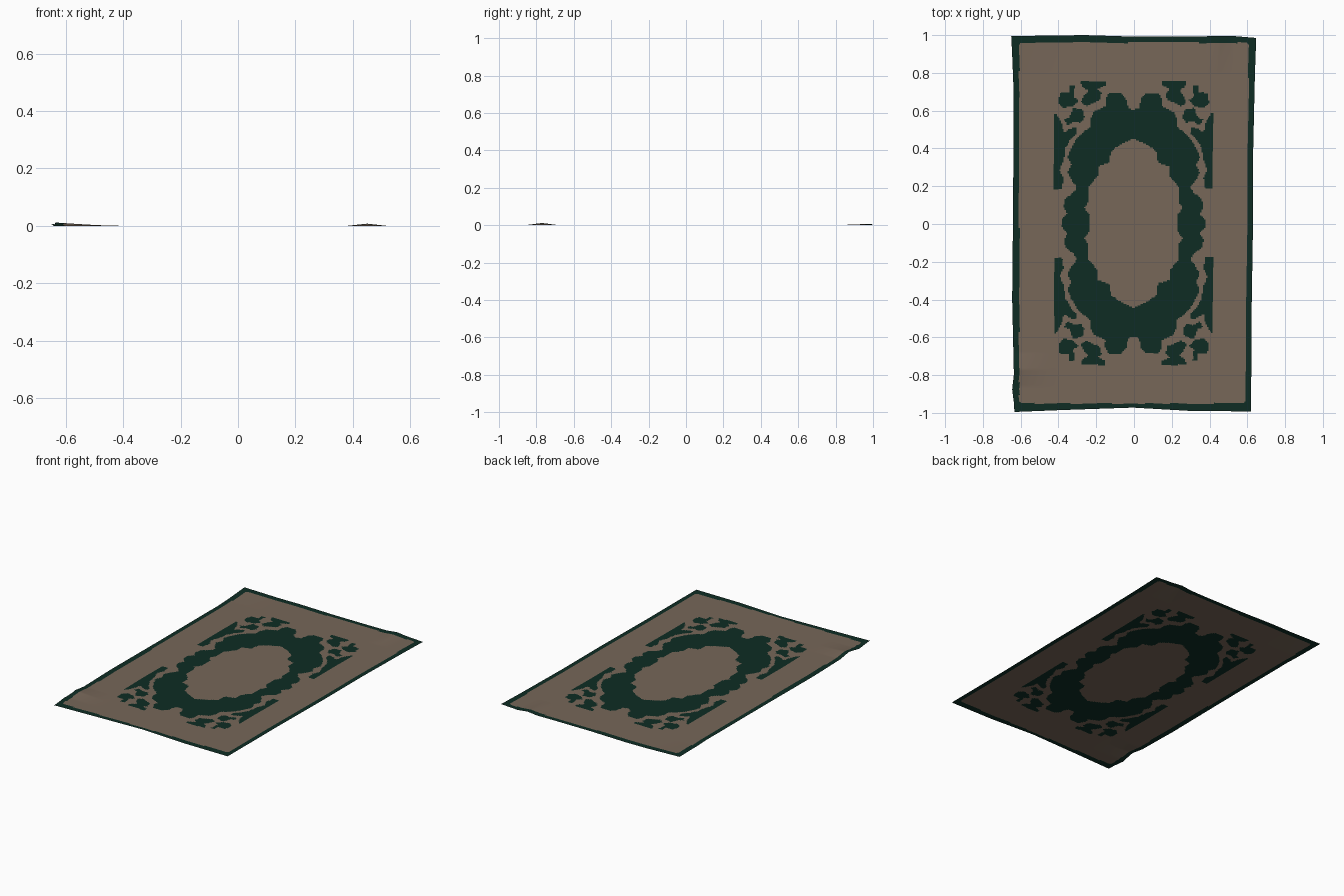
import bpy, bmesh, math

if "Cube" in bpy.data.objects:
    bpy.data.objects.remove(bpy.data.objects["Cube"])

NX, NY = 172, 268          # fine weave so the pattern edges read cleanly

# Hand-cut, slightly uneven outline: (position along edge, offset)
LEFT = [(-1, -.633), (-.95, -.636), (-.88, -.645), (-.8, -.636), (-.4, -.645),
        (.1, -.64), (.7, -.637), (.9, -.645), (1, -.65)]
RIGHT = [(-1, .62), (-.5, .622), (0, .63), (.4, .631), (.8, .64), (1, .647)]
BOTTOM = [(-1, -.995), (-.6, -.985), (0, -.972), (.5, -.99), (1, -.992)]
TOP = [(-1, .995), (-.4, 1), (0, .992), (.4, .992), (.8, .996), (1, .985)]

# Pattern outlines for one quarter, in hundredths, mirrored to the others
HOLE = [(0, 0), (0, 45), (8, 41), (12, 38), (13, 32), (19, 30), (19, 25), (24, 19),
        (24, 11), (26, 8), (23, 4), (23, 0)]
WREATH = [(0, 0), (0, 60), (3, 61), (4, 66), (7, 69), (13, 69), (15, 66), (15, 62),
          (21, 59), (23, 55), (23, 51), (27, 48), (30, 45), (33, 40), (35, 35),
          (33, 31), (35, 27), (33, 23), (30, 19), (32, 16), (36, 13), (37, 9),
          (35, 5), (38, 2), (38, 0)]
LEAVES = [
    [(15, 75), (28, 75), (27, 72), (24, 70), (26, 68), (28, 64), (25, 62), (21, 64),
     (18, 65), (17, 69), (19, 71), (15, 73)],
    [(31, 73), (34, 73), (34, 69), (39, 69), (40, 64), (37, 61), (32, 62), (29, 65),
     (32, 67)],
    [(27, 60), (32, 61), (34, 56), (37, 55), (35, 52), (31, 54), (28, 53), (26, 56)],
    [(41, 58), (42, 58), (42, 18), (38, 18), (37, 24), (39, 28), (38, 31), (37, 33),
     (36, 40), (33, 45), (30, 48), (30, 51), (34, 50), (37, 48), (38, 53)],
]


def along(table, t):
    """Piecewise linear lookup."""
    for (a, p), (b, q) in zip(table, table[1:]):
        if t <= b:
            return p + (q - p) * (t - a) / (b - a)
    return table[-1][1]


def inside(poly, x, y):
    hit = False
    for (x1, y1), (x2, y2) in zip(poly, poly[1:] + poly[:1]):
        if (y1 > y) != (y2 > y) and x < x1 + (x2 - x1) * (y - y1) / (y2 - y1):
            hit = not hit
    return hit


def is_green(x, y):
    # border band with rounded inner corners
    right = .6 + .008 * y
    dx = max(-.608 - x, x - right) + .02
    dy = max(-.95 - y, y - .96) + .02
    if math.hypot(max(dx, 0), max(dy, 0)) > .02:
        return True
    # mirrored wreath and corner leaves
    u, v = abs(x + .002) * 100, abs(y - .004) * 100
    if u > 43 or v > 76:
        return False
    if inside(WREATH, u, v):
        return not inside(HOLE, u, v)
    return any(inside(p, u, v) for p in LEAVES)


def height(x, y):
    """Slight curl of the left edge and a ripple at the back edge."""
    curl = .013 * max(0, (-x - .4) / .25) ** 1.5 * max(0, 1 - abs(y + .77) / .09)
    ripple = .008 * max(0, 1 - abs(x - .45) / .07) * max(0, (y - .8) / .2)
    corner = .006 * max(0, (-x - .4) / .25) * max(0, (y - .8) / .2)
    return curl + ripple + corner


def material(name, colour):
    m = bpy.data.materials.new(name)
    m.diffuse_color = (*colour, 1)
    m.use_nodes = True
    m.node_tree.nodes["Principled BSDF"].inputs["Base Color"].default_value = m.diffuse_color
    return m


# Rug: one thin sheet, coloured by the pattern rule
bm = bmesh.new()
rows = []
for j in range(NY + 1):
    t = 2 * j / NY - 1
    row = []
    for i in range(NX + 1):
        s = 2 * i / NX - 1
        lo, hi = along(BOTTOM, s), along(TOP, s)
        x = along(LEFT, t) * (1 - s) / 2 + along(RIGHT, t) * (1 + s) / 2
        y = lo * (1 - t) / 2 + hi * (1 + t) / 2
        row.append(bm.verts.new((x, y, height(x, y))))
    rows.append(row)
for a, b in zip(rows, rows[1:]):
    for i in range(NX):
        f = bm.faces.new((a[i], a[i + 1], b[i + 1], b[i]))
        c = f.calc_center_median()
        f.material_index = int(is_green(c.x, c.y))
        f.smooth = True

mesh = bpy.data.meshes.new("rug")
bm.to_mesh(mesh)
bm.free()
mesh.materials.append(material("warm_taupe", (.184, .135, .099)))
mesh.materials.append(material("dark_green", (.0044, .0255, .0176)))
bpy.context.collection.objects.link(bpy.data.objects.new("rug", mesh))
